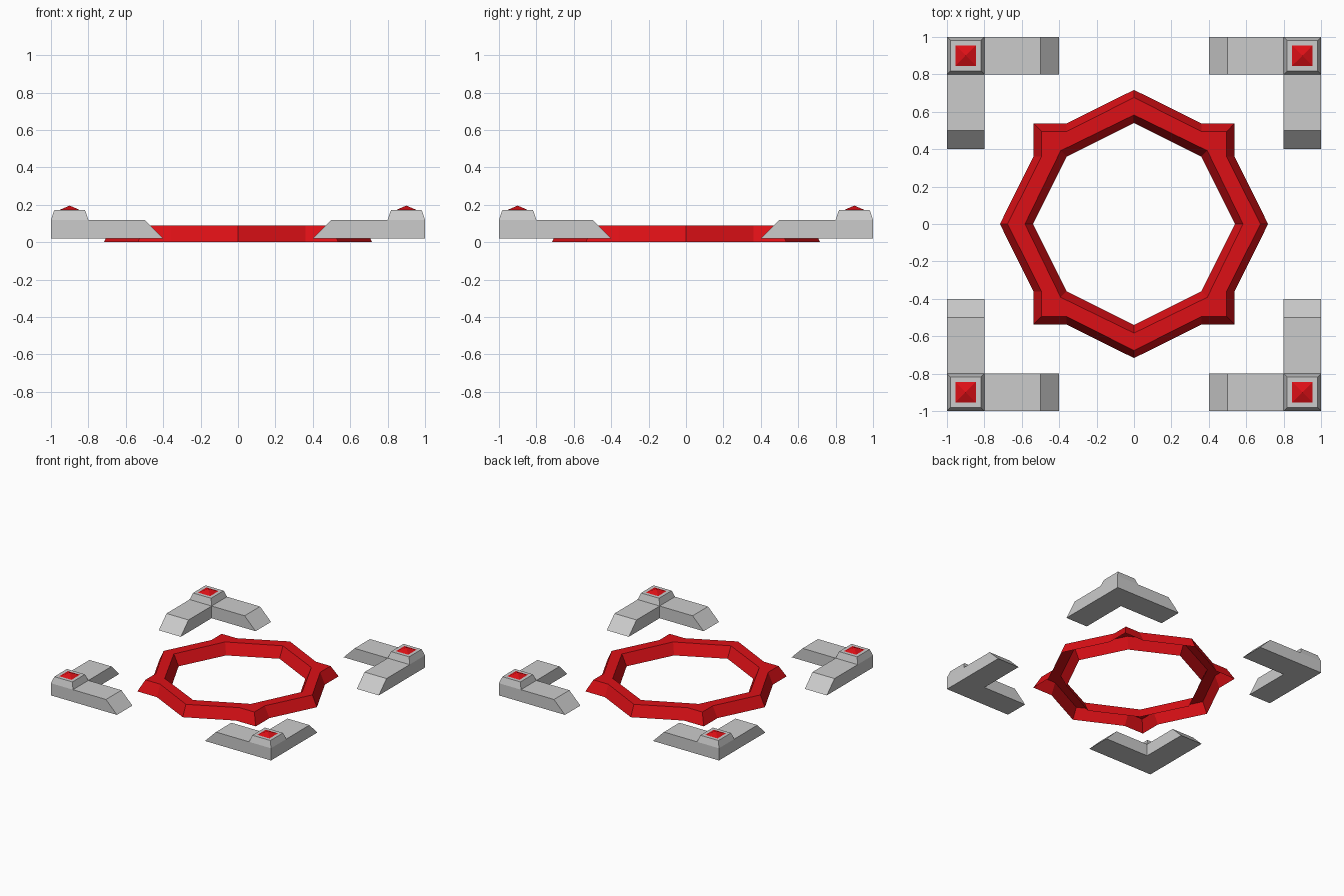
import bpy
import bmesh
from math import radians
from mathutils import Matrix, Vector

if "Cube" in bpy.data.objects:
    bpy.data.objects.remove(bpy.data.objects["Cube"])

red = bpy.data.materials.new("red_paint")
red.diffuse_color = (0.72, 0.005, 0.008, 1)
red.use_nodes = True
red.node_tree.nodes["Principled BSDF"].inputs["Base Color"].default_value = red.diffuse_color


def loft(bm, loops):
    """Bridge a stack of equal-length counter-clockwise loops with quads."""
    rows = [[bm.verts.new(p) for p in loop] for loop in loops]
    n = len(rows[0])
    for a, b in zip(rows, rows[1:]):
        for i in range(n):
            j = (i + 1) % n
            bm.faces.new((a[i], a[j], b[j], b[i]))
    return rows


def finish(bm, name, mat=None):
    bmesh.ops.remove_doubles(bm, verts=bm.verts[:], dist=1e-5)
    mesh = bpy.data.meshes.new(name)
    bm.to_mesh(mesh)
    bm.free()
    if mat:
        mesh.materials.append(mat)
    obj = bpy.data.objects.new(name, mesh)
    bpy.context.collection.objects.link(obj)
    return obj


def four_fold(quarter, z):
    """Repeat a quarter outline around the z axis."""
    return [Matrix.Rotation(radians(90 * k), 3, 'Z') @ Vector((x, y, z))
            for k in range(4) for x, y in quarter]


# Star-cornered ring: bevelled channel, open underneath
bm = bmesh.new()
loft(bm, [
    four_fold([(0.717, 0), (0.538, 0.36), (0.538, 0.538), (0.36, 0.538)], 0),
    four_fold([(0.676, 0), (0.495, 0.36), (0.495, 0.495), (0.36, 0.495)], 0.09),
    four_fold([(0.583, 0)] + [(0.392, 0.392)] * 3, 0.09),
    four_fold([(0.54, 0)] + [(0.36, 0.36)] * 3, 0),
])
bmesh.ops.dissolve_degenerate(bm, dist=1e-5, edges=bm.edges[:])
finish(bm, "ring", red)


def l_outline(tip, z):
    return [(1, 1, z), (0.8, 1, z), (tip, 1, z), (tip, 0.8, z),
            (0.8, 0.8, z), (0.8, tip, z), (1, tip, z), (1, 0.8, z)]


def square(r, z):
    return [(0.9 + sx * r, 0.9 + sy * r, z)
            for sx, sy in ((1, 1), (-1, 1), (-1, -1), (1, -1))]


for k in range(4):
    turn = Matrix.Rotation(radians(90 * k), 4, 'Z')

    # L-shaped corner bracket with sloped tips and a tapered cap
    bm = bmesh.new()
    low, top = loft(bm, [l_outline(0.4, 0.02), l_outline(0.5, 0.12)])
    bm.faces.new(low[::-1])
    bm.faces.new(top[1:5])
    bm.faces.new(top[4:8])
    cap = loft(bm, [square(0.1, 0.12), square(0.082, 0.172)])
    bm.faces.new(cap[1])
    finish(bm, f"corner_bracket_{k + 1}").matrix_world = turn

    # Shallow pyramid stud on the cap
    bm = bmesh.new()
    loft(bm, [square(0.055, 0.172), [(0.9, 0.9, 0.196)] * 4])
    bmesh.ops.remove_doubles(bm, verts=bm.verts[:], dist=1e-5)
    finish(bm, f"corner_stud_{k + 1}", red).matrix_world = turn
